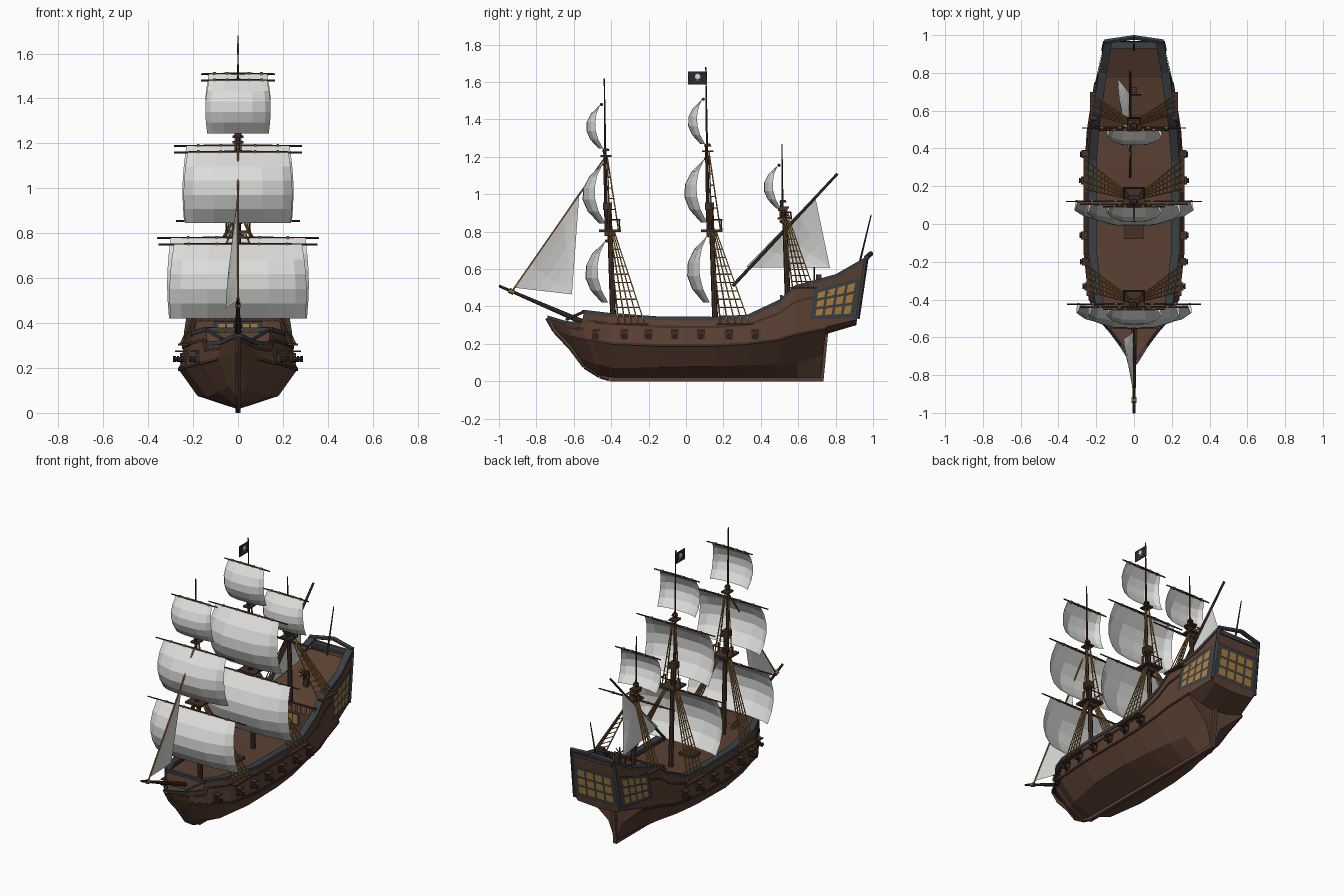
import bpy, bmesh, math
from mathutils import Vector, Matrix
from mathutils.bvhtree import BVHTree

cube = bpy.data.objects.get("Cube")
if cube:
    bpy.data.objects.remove(cube, do_unlink=True)


def material(name, r, g, b):
    m = bpy.data.materials.new(name)
    m.use_nodes = True
    m.diffuse_color = (r, g, b, 1)
    node = next(n for n in m.node_tree.nodes if n.type == 'BSDF_PRINCIPLED')
    node.inputs["Base Color"].default_value = (r, g, b, 1)
    node.inputs["Roughness"].default_value = 0.9
    return m


BROWN = material("hull brown", .105, .051, .032)
DARK = material("dark wood", .058, .031, .021)
SLATE = material("slate trim", .042, .05, .058)
CLOTH = material("sail cloth", .71, .71, .7)
ROPE = material("ochre rope", .33, .17, .045)
GOLD = material("amber glass", .4, .2, .045)
IRON = material("black iron", .02, .021, .025)


# ---- helpers ----
def finish(name, bm, *mats, normals=True):
    if normals:
        bmesh.ops.recalc_face_normals(bm, faces=bm.faces[:])
    me = bpy.data.meshes.new(name)
    bm.to_mesh(me)
    bm.free()
    for m in mats:
        me.materials.append(m)
    ob = bpy.data.objects.new(name, me)
    bpy.context.collection.objects.link(ob)


def sheet(bm, rows, closed=False, caps=False):
    vs = [[bm.verts.new(p) for p in row] for row in rows]
    n = len(rows[0])
    for a, b in zip(vs, vs[1:]):
        for j in range(n if closed else n - 1):
            k = (j + 1) % n
            bm.faces.new((a[j], a[k], b[k], b[j]))
    if caps:
        bm.faces.new(vs[0])
        bm.faces.new(vs[-1])


def rod(bm, a, b, r1, r2=None, sides=6):
    a, b = Vector(a), Vector(b)
    d = b - a
    mat = Matrix.Translation((a + b) / 2) @ d.to_track_quat('Z', 'Y').to_matrix().to_4x4()
    bmesh.ops.create_cone(bm, cap_ends=True, segments=sides, radius1=r1,
                          radius2=r1 if r2 is None else r2, depth=d.length, matrix=mat)


def box(bm, centre, size):
    bmesh.ops.create_cube(bm, size=1, matrix=Matrix.Translation(centre) @ Matrix.Diagonal((*size, 1)))


def sweep(bm, pts, x0, x1, z0, z1):
    # rectangular moulding along both sides of the ship
    for s in (-1, 1):
        sheet(bm, [[(s * (x + dx), y, z + dz) for dx, dz in
                    ((x0, z0), (x1, z0), (x1, z1), (x0, z1))] for x, y, z in pts], True, True)


def lerp(a, b, t):
    return a + (b - a) * t


# ---- hull: y keel, y top, z keel, then width and height of bilge, beam and rail ----
HULL = [
    (-.60, -.74, .17, .012, .20, .012, .27, .012, .34),
    (-.54, -.64, .08, .04, .12, .09, .24, .075, .31),
    (-.46, -.56, .03, .09, .09, .165, .22, .135, .305),
    (-.45, -.545, .03, .095, .09, .17, .22, .145, .37),
    (-.38, -.42, .02, .14, .07, .235, .2, .2, .355),
    (-.15, -.15, .02, .18, .075, .262, .19, .235, .335),
    (.15, .15, .02, .18, .08, .262, .19, .235, .333),
    (.33, .33, .02, .165, .085, .255, .2, .235, .345),
    (.48, .5, .02, .135, .09, .245, .22, .222, .425),
    (.6, .58, .02, .1, .1, .23, .25, .212, .5),
    (.72, .78, .02, .05, .14, .205, .28, .184, .555),
    (.74, .8, .25, .1, .26, .2, .29, .182, .56),
    (.91, .965, .3, .14, .31, .162, .33, .152, .655),
]


def hull_point(i, z):
    yk, yt, zk, wb, zb, wm, zm, wt, zt = HULL[i]
    return lerp(wm, wt, (z - zm) / (zt - zm)), lerp(yk, yt, (z - zk) / (zt - zk)), z


def band(f, a, b):
    # line along the hull at a fraction of the height from beam to rail
    return [hull_point(i, lerp(HULL[i][6], HULL[i][8], f)) for i in range(a, b)]


bm = bmesh.new()
rows = []
for yk, yt, zk, wb, zb, wm, zm, wt, zt in HULL:
    half = [(w, lerp(yk, yt, (z - zk) / (zt - zk)), z)
            for w, z in ((.012, zk), (wb, zb), (wm, zm), (wt, zt))]
    rows.append([(-x, y, z) for x, y, z in reversed(half)] + half)
sheet(bm, rows, caps=True)
bmesh.ops.recalc_face_normals(bm, faces=bm.faces[:])
tree = BVHTree.FromBMesh(bm)
finish("hull", bm, BROWN)


def hull_x(y, z):
    hit = tree.ray_cast(Vector((1, y, z)), Vector((-1, 0, 0)))[0]
    return hit.x if hit else .16


bm = bmesh.new()
steps = [(0, .32), (1, .29), (2, .285), (3, .36), (3, .29), (4, .29), (5, .285), (6, .285),
         (7, .29), (8, .29), (8, .41), (9, .45), (10, .5), (12, .59)]
ends = [hull_point(i, z) for i, z in steps]
sheet(bm, [[(-x, y, z), (x, y, z)] for x, y, z in ends])
finish("decks", bm, BROWN)

bm = bmesh.new()
box(bm, (0, .14, .015), (.024, 1.1, .03))
stem = [(0, -.41, .015), (0, -.46, .03), (0, -.54, .08), (0, -.615, .18), (0, -.7, .27), (0, -.74, .34)]
for a, b in zip(stem, stem[1:]):
    rod(bm, a, b, .014)
sheet(bm, [[(x, .66, .0), (x, .735, 0), (x, .76, .26), (x, .7, .26)] for x in (-.012, .012)], True, True)
finish("keel_stem_and_rudder", bm, BROWN)

# ---- slate rails, pointed stern crown and beak rails ----
bm = bmesh.new()
sweep(bm, band(1, 3, 13), -.038, .006, -.008, .012)
sweep(bm, band(1, 0, 3), -.015, .006, -.006, .012)
for s in (-1, 1):
    rod(bm, (s * .155, .965, .662), (0, .988, .682), .014)
    rod(bm, (s * .163, .918, .335), (s * .153, .965, .655), .011, sides=4)
    rod(bm, (s * .14, -.55, .37), (s * .07, -.64, .33), .008)
box(bm, (0, -.545, .372), (.28, .02, .018))
box(bm, (0, .948, .635), (.28, .04, .02))
finish("rails", bm, SLATE)

bm = bmesh.new()
for f in (.02, .7):
    sweep(bm, band(f, 1, 11), -.006, .006, -.006, .006)
finish("wales", bm, DARK)


# ---- windows: panes in a wide frame set on a surface ----
def windows(name, place, cols, rows_n, bar=.01):
    b = bmesh.new()
    us = [-.09] + [u / cols for u in range(cols + 1)] + [1.09]
    vs = [-.09] + [v / rows_n for v in range(rows_n + 1)] + [1.09]
    sheet(b, [[place(u, v) for u in us] for v in vs])
    bmesh.ops.recalc_face_normals(b, faces=b.faces[:])
    b.faces.ensure_lookup_table()
    panes = [b.faces[r * (cols + 2) + c] for r in range(1, rows_n + 1) for c in range(1, cols + 1)]
    bmesh.ops.inset_individual(b, faces=panes, thickness=bar)
    for f in panes:
        f.material_index = 1
    finish(name, b, SLATE, GOLD, normals=False)


def side_pane(s):
    def place(u, v):
        y = lerp(lerp(.685, .885, u), lerp(.7, .912, u), v)
        z = lerp(lerp(.345, .355, u), lerp(.48, .535, u), v)
        return s * (hull_x(y, z) + .006), y, z
    return place


windows("left_gallery_windows", side_pane(1), 4, 3)
windows("right_gallery_windows", side_pane(-1), 4, 3)
windows("stern_windows", lambda u, v: (lerp(-.132, .132, u) * (1 - .04 * v),
                                       lerp(.926, .955, v), lerp(.365, .545, v)), 4, 3, .011)
windows("cabin_windows", lambda u, v: (lerp(-.09, .09, u), .486, lerp(.335, .4, v)), 5, 1, .006)

# ---- guns and ports ----
ports, guns = bmesh.new(), bmesh.new()
for y in (-.48, -.33, -.2, -.06, .08, .23, .37):
    x = hull_x(y, .245)
    for s in (-1, 1):
        box(ports, (s * x, y, .245), (.014, .042, .045))
        box(ports, (s * (x + .012), y, .274), (.035, .042, .006))
        rod(guns, (s * (x - .02), y, .235), (s * (x + .035), y, .24), .013, .01, 8)
        rod(guns, (s * (x + .03), y, .24), (s * (x + .038), y, .24), .014, sides=8)
finish("gun_ports", ports, DARK)
finish("cannons", guns, IRON)

# ---- deck fittings ----
bm = bmesh.new()
box(bm, (0, -.04, .293), (.1, .08, .02))
box(bm, (0, .51, .458), (.42, .014, .008))
box(bm, (0, .71, .52), (.03, .03, .1))
for k in range(4):
    d = Vector((math.cos(k * math.pi / 4), 0, math.sin(k * math.pi / 4))) * .04
    c = Vector((0, .685, .57))
    rod(bm, c - d, c + d, .004, sides=4)
finish("hatch_handrail_and_wheel", bm, DARK)

bm = bmesh.new()
for i in range(13):
    rod(bm, (lerp(-.2, .2, i / 12), .51, .4), (lerp(-.2, .2, i / 12), .51, .455), .007, sides=4)
finish("balusters", bm, ROPE)


# ---- masts, tops, yards, sails and shrouds ----
def sail(name, y, zt, zb, wt, wb, edge, belly):
    def p(u, v):
        lead = edge * math.sin(math.pi * v) ** .8
        full = belly * (1 - u ** 4) * math.sin(math.pi * .86 * v) ** .8
        side = lerp(wt, wb, v) + .012 * math.sin(math.pi * v)
        return u * side, y - lead - full + .015 * v, lerp(zt, zb, v)
    b = bmesh.new()
    sheet(b, [[p(u, v / 5) for u in (-1, -.84, -.45, 0, .45, .84, 1)] for v in range(6)])
    finish(name, b, CLOTH)


def rig(name, y0, base, top_z, head_z, tip, sails, spare, shroud_y, foot_z):
    def at(z, x=0, dy=0):
        return x, y0 - .037 * (z - .35) + dy, z
    wood, ropes = bmesh.new(), bmesh.new()
    tall = tip > 1.5
    cap = top_z + (.13 if tall else .05)
    rod(wood, at(base), at(cap), .016, .013, 8)
    rod(wood, at(top_z, 0, -.018), at(head_z + .03, 0, -.012), .011, .008, 8)
    rod(wood, at(head_z, 0, -.01), at(tip), .006, .003)
    # fighting top with posts
    r, post = (.058, .06) if tall else (.038, .035)
    box(wood, at(top_z), (2 * r, 2 * r, .012))
    box(wood, at(top_z - .018), (r, r, .02))
    for sx in (-1, 1):
        for sy in (0, .9):
            rod(wood, at(top_z, sx * r * .9, sy * r), at(top_z + post, sx * r * .9, sy * r), .004, sides=4)
        rod(wood, at(top_z + post, sx * r * .9), at(top_z + post, sx * r * .9, r), .004, sides=4)
    rod(wood, at(top_z + post, -r, r * .9), at(top_z + post, r, r * .9), .004, sides=4)
    box(wood, at(cap, 0, -.008), (.045, .05, .04 if tall else .02))
    box(wood, at(head_z, 0, -.006), (.05, .06, .01))
    rod(wood, at(head_z + .025, 0, -.006), at(head_z + .04, 0, -.006), .02, .014, 8)
    for z, w in [(s[0], s[4]) for s in sails] + spare:
        for s in (-1, 1):
            rod(wood, at(z, 0, -.02), at(z, s * w, -.02), .008, .004)
            for k in (.25, .6):
                rod(ropes, at(z, s * w * k, -.02), at(z, s * (w * k + .012), -.02), .0095)
    for n, (zt, zb, wt, wb, w) in enumerate(sails):
        small = wt < .2
        sail(f"{name}_sail_{n + 1}", at(zt)[1] - .026, zt, zb, wt, wb,
             .035 if small else .05, .05 if small else .068)
    # shrouds with ratlines, landing on a channel plank
    ya, yb = shroud_y
    for s in (-1, 1):
        feet = []
        for k in range(5):
            y = lerp(ya, yb, k / 4)
            feet.append(Vector((s * (hull_x(y, foot_z) + .015), y, foot_z)))
        heads = [Vector(at(top_z - .01, s * r * .6, lerp(-.005, .025, k / 4))) for k in range(5)]
        for f, h in zip(feet, heads):
            rod(ropes, f, h, .004, sides=4)
        for k in range(1, 10):
            t = k / 11
            rod(ropes, feet[0].lerp(heads[0], t), feet[-1].lerp(heads[-1], t), .003, sides=4)
        box(wood, (s * (hull_x((ya + yb) / 2, foot_z) + .008), (ya + yb) / 2, foot_z), (.035, yb - ya + .04, .01))
        head = Vector(at(head_z, s * .01))
        low = [Vector(at(top_z, s * r * .8, dy * r)) for dy in (0, .8)]
        for p in low:
            rod(ropes, p, head, .004, sides=4)
        for k in range(1, 6):
            rod(ropes, low[0].lerp(head, k / 7), low[1].lerp(head, k / 7), .003, sides=4)
    finish(name, wood, DARK)
    finish(name + "_shrouds", ropes, ROPE)


rig("fore_mast", -.39, .28, .805, 1.205, 1.62,
    [(.75, .42, .285, .3, .355), (1.16, .845, .225, .235, .285), (1.48, 1.245, .13, .137, .165)],
    [], (-.36, -.22), .305)
rig("main_mast", .155, .28, .805, 1.23, 1.68,
    [(.778, .42, .3, .307, .36), (1.188, .85, .23, .24, .285), (1.508, 1.27, .13, .137, .165)],
    [], (.185, .34), .305)
rig("mizzen_mast", .547, .4, .87, .93, 1.27,
    [(1.155, .925, .13, .14, .165)], [(.855, .275)], (.57, .68), .5)

bm = bmesh.new()
rod(bm, (0, -.42, .26), (0, -1, .51), .017, .007, 8)
rod(bm, (-.02, .25, .51), (-.02, .81, 1.11), .009, .007)
rod(bm, (0, .92, .6), (0, .99, .89), .006, .003)
finish("bowsprit_lateen_yard_and_staff", bm, DARK)

bm = bmesh.new()
rod(bm, (0, -.43, 1.2), (0, -.93, .48), .005, sides=5)
rod(bm, (0, -.92, .475), (0, -.945, .486), .014)
finish("fore_stay", bm, ROPE)


def triangle_sail(name, a, b, c, belly):
    a, b, c = Vector(a), Vector(b), Vector(c)
    bm = bmesh.new()
    rows = []
    for v in range(5):
        t = v / 5
        rows.append([a.lerp(b, u / 4).lerp(c, t) - Vector((belly * math.sin(math.pi * t) * math.sin(math.pi * u / 4), 0, 0))
                     for u in range(5)])
    sheet(bm, rows)
    bm.verts.ensure_lookup_table()
    last, tip = bm.verts[-5:], bm.verts.new(c)
    for p, q in zip(last, last[1:]):
        bm.faces.new((p, q, tip))
    finish(name, bm, CLOTH)


triangle_sail("jib", (0, -.57, 1.01), (0, -.915, .5), (-.055, -.61, .465), .015)
triangle_sail("lateen_sail", (-.022, .32, .61), (-.022, .69, .99), (-.085, .77, .605), .02)

# ---- flag with pale emblem ----
bm = bmesh.new()
box(bm, (0, .062, 1.622), (.004, .1, .07))
finish("flag", bm, IRON)
bm = bmesh.new()
rod(bm, (-.004, .062, 1.63), (.004, .062, 1.63), .015, sides=8)
for s in (-1, 1):
    rod(bm, (0, .038, 1.61 - s * .014), (0, .086, 1.61 + s * .014), .004, sides=4)
finish("flag_emblem", bm, CLOTH)
